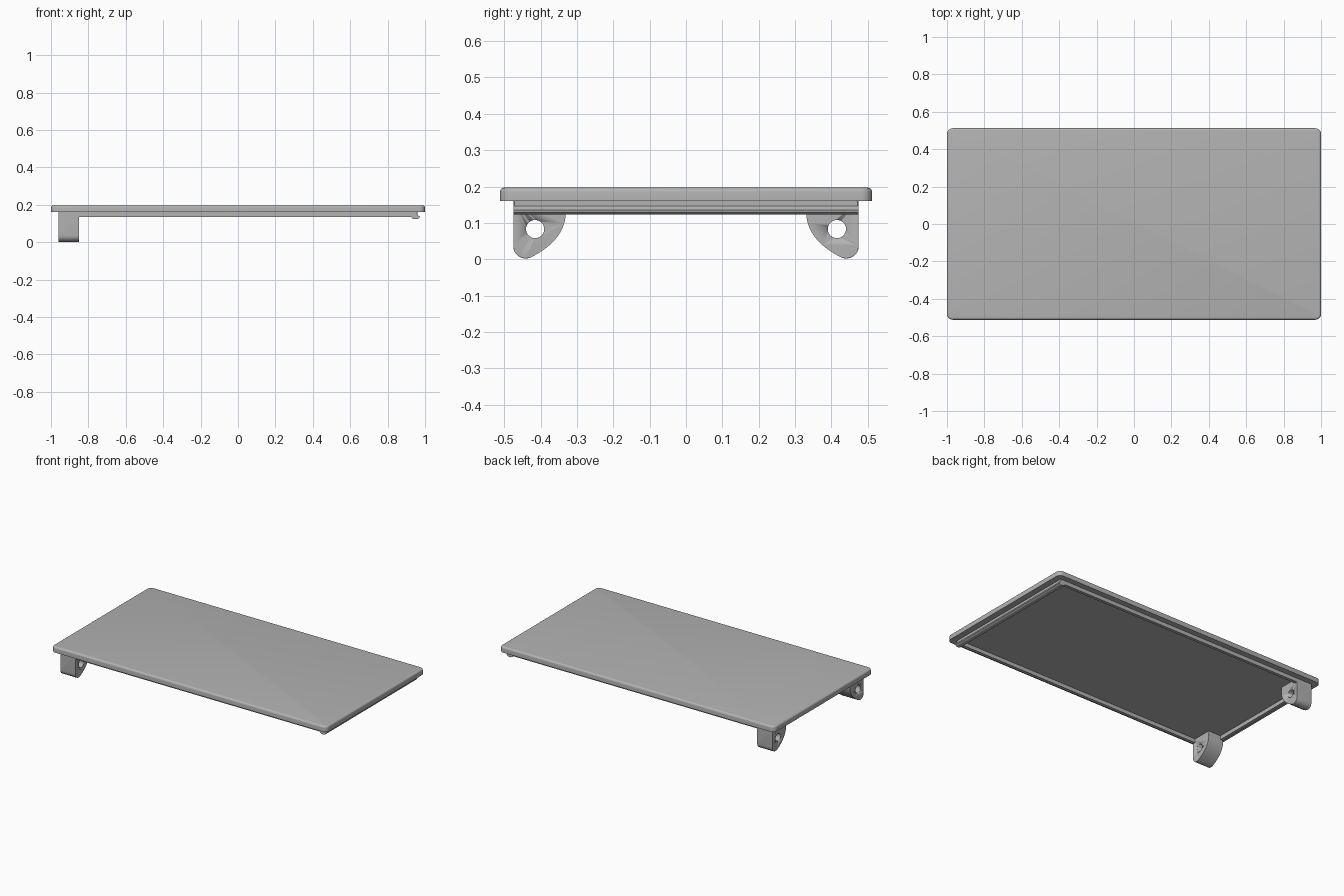
import bpy, bmesh, math
from mathutils import Vector

cube = bpy.data.objects.get("Cube")
if cube:
    bpy.data.objects.remove(cube, do_unlink=True)

grey = bpy.data.materials.new("light grey plastic")
grey.use_nodes = True
colour = (0.45, 0.45, 0.45, 1)
grey.diffuse_color = colour
grey.node_tree.nodes["Principled BSDF"].inputs["Base Color"].default_value = colour


def finish(bm, name):
    """Turn a bmesh into a smooth, sharp-edged object."""
    bmesh.ops.recalc_face_normals(bm, faces=bm.faces[:])
    mesh = bpy.data.meshes.new(name)
    bm.to_mesh(mesh)
    bm.free()
    mesh.materials.append(grey)
    obj = bpy.data.objects.new(name, mesh)
    bpy.context.collection.objects.link(obj)
    bpy.ops.object.select_all(action="DESELECT")
    obj.select_set(True)
    bpy.context.view_layer.objects.active = obj
    bpy.ops.object.shade_smooth_by_angle(angle=math.radians(30))
    return obj


def rounded_rect(hx, hy, r, steps=6):
    """Outline of a rectangle with round corners."""
    pts = []
    for q, (sx, sy) in enumerate(((1, 1), (-1, 1), (-1, -1), (1, -1))):
        for i in range(steps + 1):
            a = math.pi / 2 * (q + i / steps)
            pts.append((sx * (hx - r) + r * math.cos(a), sy * (hy - r) + r * math.sin(a)))
    return pts


def loft(bm, rings, closed=False):
    """Bridge rings of points; cap the ends or close them into a tube."""
    loops = [[bm.verts.new(p) for p in ring] for ring in rings]
    pairs = list(zip(loops, loops[1:]))
    if closed:
        pairs.append((loops[-1], loops[0]))
    for a, b in pairs:
        n = len(a)
        for i in range(n):
            j = (i + 1) % n
            bm.faces.new((a[i], a[j], b[j], b[i]))
    if not closed:
        bm.faces.new(loops[0])
        bm.faces.new(loops[-1])


# Lid plate with rounded upper edge
TOP, UNDER, FILLET = 0.197, 0.16, 0.012
levels = [(0, UNDER)]
for i in range(5):
    a = math.pi / 2 * i / 4
    levels.append((FILLET * (1 - math.cos(a)), TOP - FILLET + FILLET * math.sin(a)))
bm = bmesh.new()
loft(bm, [[(x, y, z) for x, y in rounded_rect(1 - d, 0.512 - d, 0.03 - d)] for d, z in levels])
finish(bm, "lid_plate")

# Rim wall below the plate
bm = bmesh.new()
section = [(0, UNDER + 0.003), (0, 0.135), (0.02, 0.135), (0.02, UNDER + 0.003)]
loft(bm, [[(x, y, z) for x, y in rounded_rect(0.96 - d, 0.475 - d, 0.003, 1)]
          for d, z in section], closed=True)
finish(bm, "rim_wall")

# Snap lip along the free end
bm = bmesh.new()
lip = [(0.925, 0.138), (0.932, 0.127), (0.942, 0.123), (0.96, 0.123),
       (0.97, 0.129), (0.972, 0.136), (0.96, 0.146), (0.94, 0.146)]
loft(bm, [[(x, y, z) for x, z in lip] for y in (-0.475, 0.475)])
finish(bm, "snap_lip")


def hinge_profile():
    """Quarter-round ear, as (y, z) points from outer top to inner top."""
    pts = [(0.475, UNDER + 0.002)]
    for i in range(9):  # small round at the foot
        a = math.radians(-120 * i / 8 * 0.99)
        pts.append((0.441 + 0.034 * math.cos(a), 0.036 + 0.034 * math.sin(a)))
    p0, p1, p2 = Vector(pts[-1]), Vector((0.336, 0.052)), Vector((0.331, 0.122))
    for i in range(1, 13):  # long sweep up the inner side
        t = i / 12
        pts.append(tuple(p0 * (1 - t) ** 2 + p1 * 2 * t * (1 - t) + p2 * t * t))
    pts.append((0.331, UNDER + 0.002))
    return pts


def hinge_ear(side, name):
    bm = bmesh.new()
    prof = hinge_profile()
    loft(bm, [[(x, side * y, z) for y, z in prof] for x in (-0.96, -0.85)])
    # Soften both sides of the swept edge
    swept = []
    for e in bm.edges:
        a, b = e.verts
        mid = (a.co + b.co) / 2
        along = abs(a.co.x - b.co.x) < 1e-5
        outer = abs(mid.y) > 0.4745
        if along and not outer and mid.z < UNDER:
            swept.append(e)
    bmesh.ops.bevel(bm, geom=swept, offset=0.02, segments=5, profile=0.5,
                    affect="EDGES", clamp_overlap=True)
    ear = finish(bm, name)
    # Pin hole
    bm = bmesh.new()
    circle = [(0.415 + 0.025 * math.cos(math.tau * i / 32),
               0.083 + 0.025 * math.sin(math.tau * i / 32)) for i in range(32)]
    loft(bm, [[(x, side * y, z) for y, z in circle] for x in (-1.1, -0.7)])
    pin = finish(bm, name + "_hole_cutter")
    cut = ear.modifiers.new("pin hole", "BOOLEAN")
    cut.operation = "DIFFERENCE"
    cut.solver = "EXACT"
    cut.object = pin
    bpy.context.view_layer.objects.active = ear
    bpy.ops.object.modifier_apply(modifier=cut.name)
    bpy.data.objects.remove(pin, do_unlink=True)


# Pair of hinge ears
hinge_ear(-1, "front_hinge_ear")
hinge_ear(1, "back_hinge_ear")
